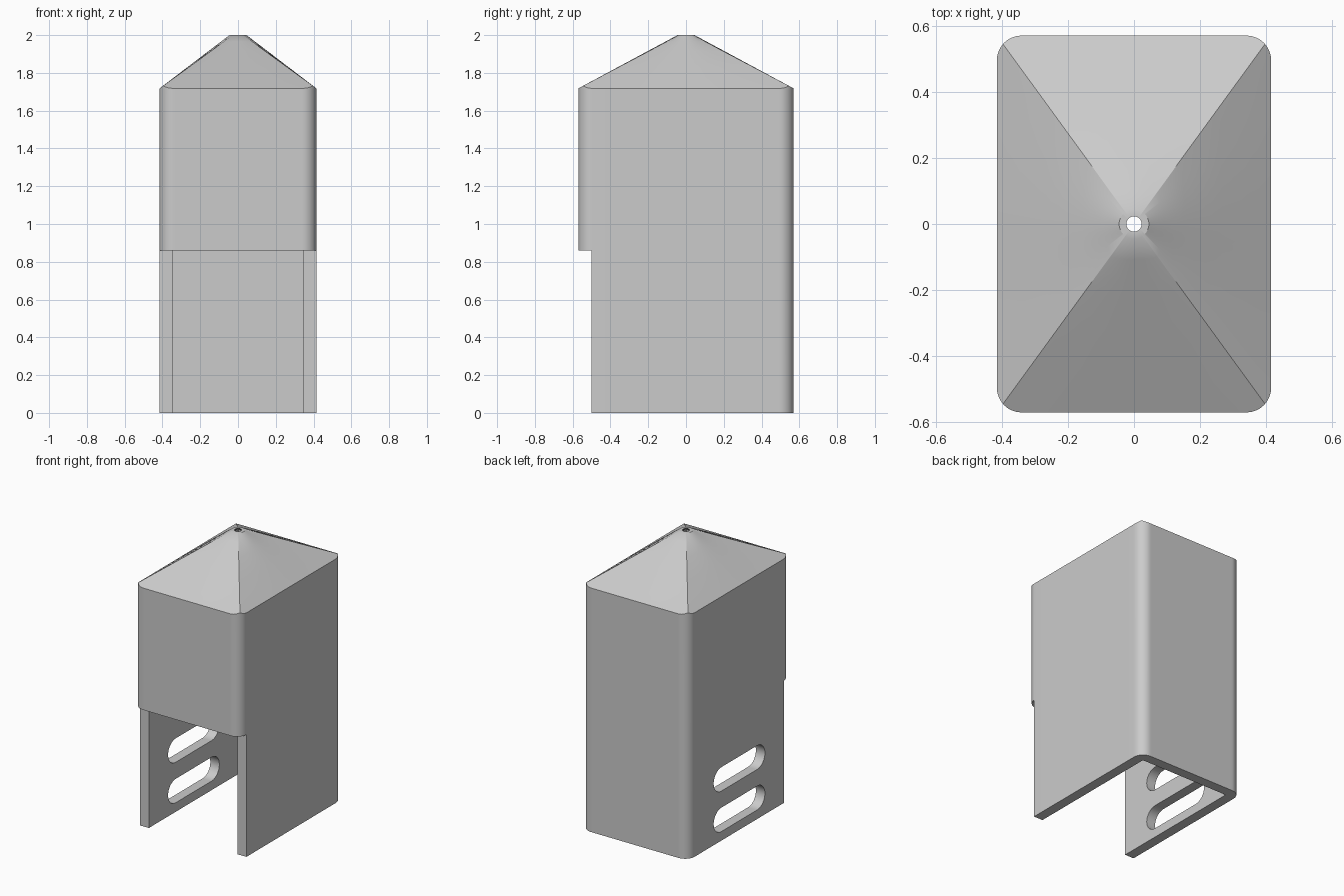
import bpy, bmesh, math

if "Cube" in bpy.data.objects:
    bpy.data.objects.remove(bpy.data.objects["Cube"])

W, H, R = 0.415, 0.57, 0.075        # outer half sizes and corner radius
WI, HI = 0.345, 0.50                # inner half sizes
EAVE, TOP = 1.718, 2.0
RO, RI = 0.045, 0.023               # rim and hole radius at the peak
NOTCH = 0.86


def rect_dist(a, w, h):
    c, s = abs(math.cos(a)), abs(math.sin(a))
    return min(w / max(c, 1e-9), h / max(s, 1e-9))


def round_dist(a):
    d, c, s = rect_dist(a, W, H), abs(math.cos(a)), abs(math.sin(a))
    cx, cy = W - R, H - R
    if d * c > cx and d * s > cy:
        b = cx * c + cy * s
        return b + math.sqrt(max(0, b * b - cx * cx - cy * cy + R * R))
    return d


# Directions around the body: corners first, then arc points, then an even fan
wanted = [math.atan2(H, W), math.atan2(HI, WI)]
for i in range(13):
    p = math.radians(90 * i / 12)
    wanted.append(math.atan2(H - R + R * math.sin(p), W - R + R * math.cos(p)))
wanted += [math.radians(5 * i) for i in range(19)]
quarter = []
for a in wanted:
    if all(abs(a - q) > 0.004 for q in quarter):
        quarter.append(a)
quarter.sort()
angles = (quarter[:-1] + [math.pi - a for a in reversed(quarter)][:-1]
          + [math.pi + a for a in quarter][:-1]
          + [2 * math.pi - a for a in reversed(quarter)][:-1])


def section(a):
    """Radius and height around the wall section in one direction."""
    d, q, n = round_dist(a), rect_dist(a, W, H), rect_dist(a, WI, HI)
    eave = EAVE + (TOP - EAVE) * (q - d) / (q - RO)
    pts = [(d, 0)]
    for t in (0, 0.4, 0.7, 0.88, 1):
        pts.append((d + (RO - d) * t, eave + (TOP - eave) * t))
    for t in (1, 0.88, 0.7, 0.4, 0):
        pts.append((n + (RI - n) * t, EAVE + (TOP - EAVE) * t))
    return pts + [(n, 0)]


def to_object(bm, name):
    bmesh.ops.recalc_face_normals(bm, faces=bm.faces)
    me = bpy.data.meshes.new(name)
    bm.to_mesh(me)
    bm.free()
    ob = bpy.data.objects.new(name, me)
    bpy.context.collection.objects.link(ob)
    return ob


# Hollow body with its peaked roof
bm = bmesh.new()
cols = [[bm.verts.new((r * math.cos(a), r * math.sin(a), z)) for r, z in section(a)]
        for a in angles]
for i, c in enumerate(cols):
    nxt = cols[(i + 1) % len(cols)]
    for j in range(len(c)):
        k = (j + 1) % len(c)
        bm.faces.new((c[j], nxt[j], nxt[k], c[k]))
body = to_object(bm, "hooded_cover")


def prism(name, outline, x0, x1):
    """Extrude a y-z outline along x."""
    b = bmesh.new()
    face = b.faces.new([b.verts.new((x0, y, z)) for y, z in outline])
    ext = bmesh.ops.extrude_face_region(b, geom=[face])
    bmesh.ops.translate(b, vec=(x1 - x0, 0, 0),
                        verts=[v for v in ext["geom"] if isinstance(v, bmesh.types.BMVert)])
    return to_object(b, name)


def slot(z, half=0.285, r=0.084):
    pts = []
    for side in (1, -1):
        for i in range(17):
            p = math.radians(-90 + 180 * i / 16)
            pts.append((side * (half - r + r * math.cos(p)), z + side * r * math.sin(p)))
    return pts


# Front opening and the two slots in the left wall
cutters = [prism("front_opening_cutter",
                 [(-1, -1), (-0.499, -1), (-0.499, NOTCH), (-1, NOTCH)], -1, 1)]
cutters += [prism("slot_cutter", slot(z), -0.6, -0.2) for z in (0.148, 0.433)]

bpy.context.view_layer.objects.active = body
body.select_set(True)
for c in cutters:
    c.hide_render = True
    m = body.modifiers.new("cut", 'BOOLEAN')
    m.operation, m.solver, m.object = 'DIFFERENCE', 'EXACT', c
    bpy.ops.object.modifier_apply(modifier=m.name)
for c in cutters:
    bpy.data.objects.remove(c)

# Single grey colour
grey = bpy.data.materials.new("light_grey")
grey.diffuse_color = (0.6, 0.6, 0.6, 1)
grey.use_nodes = True
grey.node_tree.nodes["Principled BSDF"].inputs["Base Color"].default_value = grey.diffuse_color
body.data.materials.clear()
body.data.materials.append(grey)
bpy.ops.object.shade_smooth_by_angle(angle=math.radians(30))
